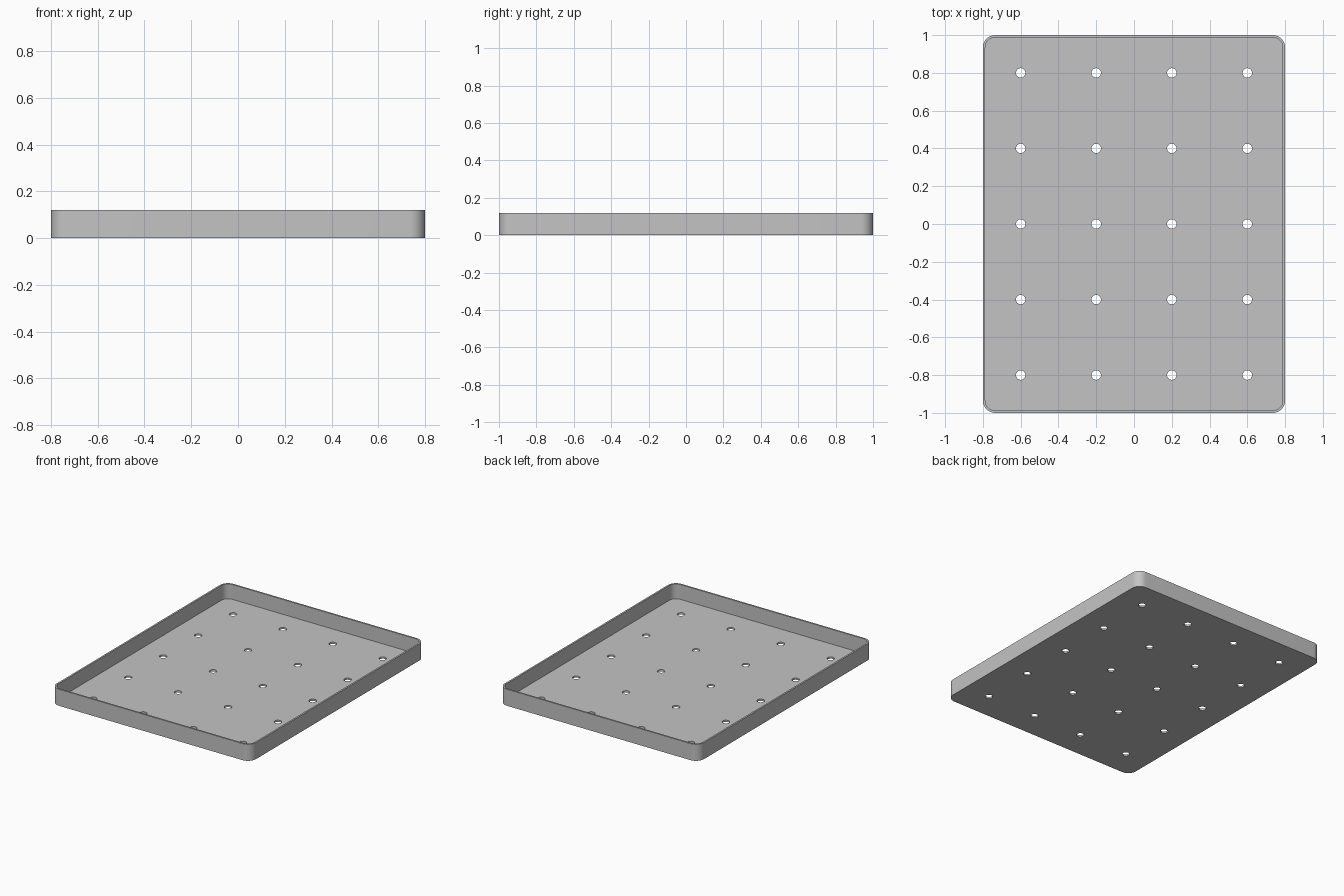
import bpy
import bmesh
import math

default_cube = bpy.data.objects.get("Cube")
if default_cube:
    bpy.data.objects.remove(default_cube, do_unlink=True)

WIDTH, DEPTH, HEIGHT = 1.6, 2.0, 0.12
WALL, FLOOR = 0.0125, 0.0125
CORNER, HOLE = 0.065, 0.025

grey = bpy.data.materials.new("plain grey")
grey.use_nodes = True
colour = (0.55, 0.55, 0.55, 1)
grey.diffuse_color = colour
grey.node_tree.nodes["Principled BSDF"].inputs["Base Color"].default_value = colour


def rounded_outline(inset, steps=12):
    """Rounded rectangle, counter-clockwise, moved inwards by inset."""
    radius = CORNER - inset
    cx, cy = WIDTH / 2 - CORNER, DEPTH / 2 - CORNER
    points = []
    for quarter, (sx, sy) in enumerate([(1, 1), (-1, 1), (-1, -1), (1, -1)]):
        for i in range(steps + 1):
            a = (quarter + i / steps) * math.pi / 2
            points.append((sx * cx + radius * math.cos(a),
                           sy * cy + radius * math.sin(a)))
    return points


def ring(bm, outline, z):
    return [bm.verts.new((x, y, z)) for x, y in outline]


def bridge(bm, low, high):
    n = len(low)
    for i in range(n):
        j = (i + 1) % n
        bm.faces.new((low[i], low[j], high[j], high[i]))


def make_object(name, bm):
    bmesh.ops.recalc_face_normals(bm, faces=bm.faces)
    mesh = bpy.data.meshes.new(name)
    bm.to_mesh(mesh)
    bm.free()
    obj = bpy.data.objects.new(name, mesh)
    bpy.context.collection.objects.link(obj)
    mesh.materials.append(grey)
    return obj


# Tray: outer wall, rim, inner wall and floor as one closed shell
bm = bmesh.new()
outer, inner = rounded_outline(0), rounded_outline(WALL)
rings = [ring(bm, outer, 0), ring(bm, outer, HEIGHT),
         ring(bm, inner, HEIGHT), ring(bm, inner, FLOOR)]
for low, high in zip(rings, rings[1:]):
    bridge(bm, low, high)
bm.faces.new(rings[0][::-1])
bm.faces.new(rings[-1])
tray = make_object("tray", bm)

# Drain hole cutters: a 4 by 5 grid
bm = bmesh.new()
for column in range(4):
    for row in range(5):
        x, y = -0.6 + 0.4 * column, -0.8 + 0.4 * row
        circle = [(x + HOLE * math.cos(i * math.tau / 32),
                   y + HOLE * math.sin(i * math.tau / 32)) for i in range(32)]
        low, high = ring(bm, circle, -0.03), ring(bm, circle, 0.05)
        bridge(bm, low, high)
        bm.faces.new(low[::-1])
        bm.faces.new(high)
cutter = make_object("drain_hole_cutter", bm)

# Cut the holes, then drop the cutter
cut = tray.modifiers.new("drain holes", 'BOOLEAN')
cut.operation = 'DIFFERENCE'
cut.solver = 'EXACT'
cut.object = cutter
bpy.ops.object.select_all(action='DESELECT')
tray.select_set(True)
bpy.context.view_layer.objects.active = tray
bpy.ops.object.modifier_apply(modifier=cut.name)
bpy.data.objects.remove(cutter, do_unlink=True)

bpy.ops.object.shade_smooth_by_angle(angle=math.radians(30))
